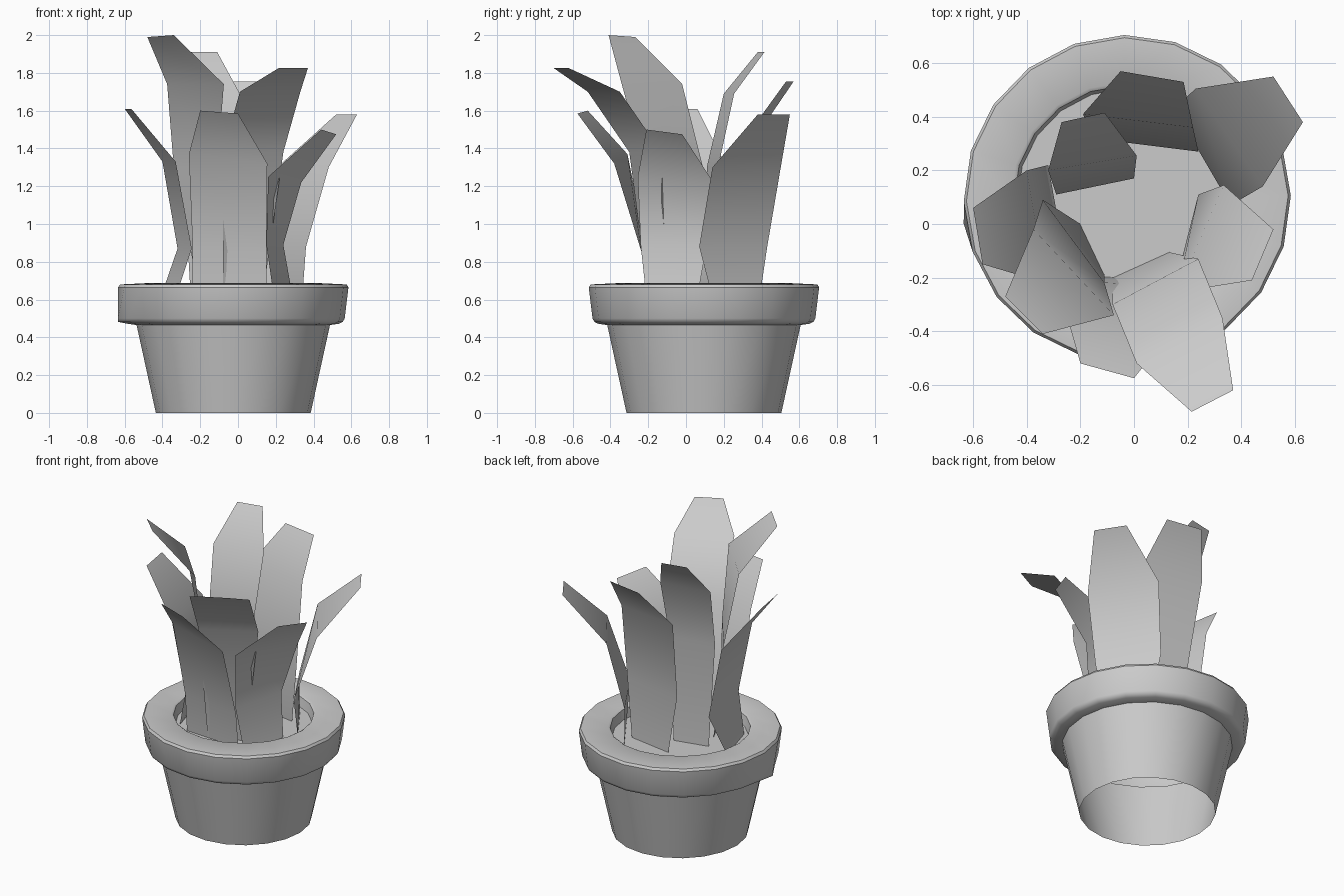
import bpy, math

if "Cube" in bpy.data.objects:
    bpy.data.objects.remove(bpy.data.objects["Cube"])

CX, CY, SIDES, PHASE = -0.025, 0.095, 20, math.radians(1)


def make_object(name, verts, faces, angle):
    mesh = bpy.data.meshes.new(name)
    mesh.from_pydata(verts, [], faces)
    mesh.update()
    ob = bpy.data.objects.new(name, mesh)
    bpy.context.collection.objects.link(ob)
    bpy.ops.object.select_all(action='DESELECT')
    ob.select_set(True)
    bpy.context.view_layer.objects.active = ob
    bpy.ops.object.shade_smooth_by_angle(angle=math.radians(angle))
    return ob


def lathe(name, profile, cap=False):
    verts, faces = [], []
    for r, z in profile:
        for i in range(SIDES):
            a = PHASE + 2 * math.pi * i / SIDES
            verts.append((CX + r * math.cos(a), CY + r * math.sin(a), z))
    for k in range(len(profile) - 1):
        for i in range(SIDES):
            j = (i + 1) % SIDES
            faces.append((k * SIDES + i, k * SIDES + j,
                          (k + 1) * SIDES + j, (k + 1) * SIDES + i))
    if cap:
        s = (len(profile) - 1) * SIDES
        faces.append(tuple(range(s, s + SIDES)))
    return make_object(name, verts, faces, 40)


# Open-bottomed pot with thick rim, and the soil inside it
pot = lathe("pot", [(.41, 0), (.512, .465), (.56, .472), (.58, .482), (.59, .50),
                    (.61, .665), (.60, .68), (.435, .688), (.422, .68), (.41, .62)])
# One dented point low on the left of the rim
for ring in (3, 4):
    pot.data.vertices[ring * SIDES + SIDES // 2].co.xy = (-.635, .0)
lathe("soil", [(.41, .62), (.40, .62)], cap=True)


# Leaves: left and right edge points for tip, shoulder, middle and base
def leaf(name, rows):
    verts = [p for row in rows for p in row]
    faces = [(2 * i, 2 * i + 2, 2 * i + 3, 2 * i + 1) for i in range(len(rows) - 1)]
    make_object(name, verts, faces, 60)


def row(x1, y1, x2, y2, z1, z2=None):
    return (x1, y1, z1), (x2, y2, z1 if z2 is None else z2)


leaf("leaf_front", [row(-.20, -.52, 0, -.575, 1.60, 1.585),
                    row(-.26, -.31, .155, -.38, 1.37, 1.32),
                    row(-.24, -.21, .15, -.235, .87, .85),
                    row(-.24, -.19, .15, -.21, .61)])
leaf("leaf_front_right", [row(.215, -.70, .37, -.62, 1.825),
                          row(.01, -.52, .33, -.35, 1.70),
                          row(-.08, -.30, .24, -.13, 1.38),
                          row(-.08, -.20, .13, -.105, .61)])
leaf("leaf_front_left", [row(-.48, -.27, -.34, -.41, 1.99, 2.0),
                         row(-.375, -.02, -.075, -.34, 1.74),
                         row(-.34, .09, -.11, -.22, 1.3),
                         row(-.20, 0, -.11, -.19, .61)])
leaf("leaf_left", [row(-.60, .06, -.565, -.15, 1.61),
                   row(-.40, .20, -.33, -.22, 1.33),
                   row(-.32, .22, -.245, -.20, .87),
                   row(-.41, .15, -.33, -.14, .61)])
leaf("leaf_back_left", [row(-.27, .38, -.11, .415, 1.91),
                        row(-.32, .20, .01, .255, 1.69),
                        row(-.29, .11, 0, .17, 1.3),
                        row(-.25, .12, -.03, .17, .61)])
leaf("leaf_back", [row(-.05, .57, .185, .53, 1.755),
                   row(-.19, .41, .22, .36, 1.52),
                   row(-.16, .32, .24, .27, 1.0),
                   row(-.10, .33, .20, .28, .61)])
leaf("leaf_back_right", [row(.52, .55, .63, .38, 1.58),
                         row(.23, .505, .48, .14, 1.32, 1.30),
                         row(.15, .43, .36, .07, .88),
                         row(.18, .39, .34, .14, .61)])
leaf("leaf_right", [row(.44, -.21, .52, -.02, 1.50, 1.475),
                    row(.16, -.255, .335, .145, 1.25, 1.22),
                    row(.15, -.24, .24, .11, .89),
                    row(.19, -.21, .29, .06, .61)])
